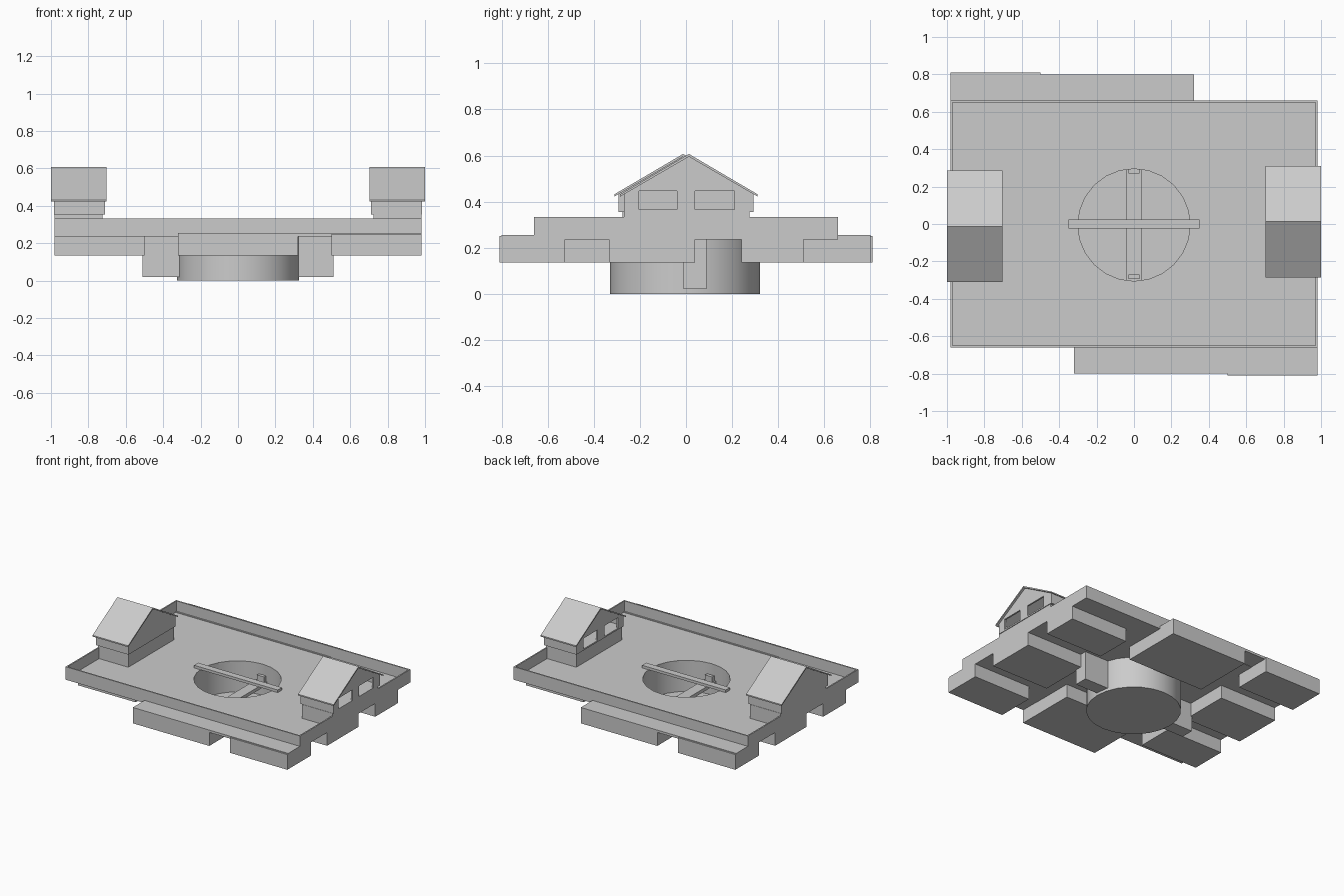
import bpy, bmesh, math

if "Cube" in bpy.data.objects:
    bpy.data.objects.remove(bpy.data.objects["Cube"])


def finish(name, bm):
    bmesh.ops.recalc_face_normals(bm, faces=bm.faces)
    me = bpy.data.meshes.new(name)
    bm.to_mesh(me)
    bm.free()
    ob = bpy.data.objects.new(name, me)
    bpy.context.collection.objects.link(ob)
    return ob


def box(name, x, y, z, s=1):
    """Box from (min, max) ranges; s=-1 gives its half-turn twin."""
    bm = bmesh.new()
    bmesh.ops.create_cube(bm, size=1)
    for v in bm.verts:
        v.co = (s * (x[0] + (v.co.x + .5) * (x[1] - x[0])),
                s * (y[0] + (v.co.y + .5) * (y[1] - y[0])),
                z[0] + (v.co.z + .5) * (z[1] - z[0]))
    return finish(name, bm)


def prism(name, profile, x, s=1):
    """Extrude a (y, z) profile along x."""
    bm = bmesh.new()
    face = bm.faces.new([bm.verts.new((s * x[0], s * a, b)) for a, b in profile])
    ext = bmesh.ops.extrude_face_region(bm, geom=[face])["geom"]
    for v in ext:
        if isinstance(v, bmesh.types.BMVert):
            v.co.x = s * x[1]
    return finish(name, bm)


def cylinder(name, r, z, center_y=0, sides=24):
    bm = bmesh.new()
    bmesh.ops.create_cone(bm, cap_ends=True, segments=sides, radius1=r, radius2=r,
                          depth=z[1] - z[0])
    bmesh.ops.translate(bm, verts=bm.verts, vec=(0, center_y, (z[0] + z[1]) / 2))
    return finish(name, bm)


def cut(ob, cutters):
    """Subtract the cutters, bake the result and remove them."""
    for c in cutters:
        m = ob.modifiers.new("cut", 'BOOLEAN')
        m.operation, m.solver, m.object = 'DIFFERENCE', 'EXACT', c
    dg = bpy.context.evaluated_depsgraph_get()
    me = bpy.data.meshes.new_from_object(ob.evaluated_get(dg))
    ob.modifiers.clear()
    ob.data = me
    for c in cutters:
        bpy.data.objects.remove(c)


# Deck with a round opening
deck = box("deck", (-.98, .98), (-.66, .66), (.235, .25))
cut(deck, [cylinder("opening", .30, (.1, .4), -.005)])

# Round well, open at the top
well = cylinder("well", .325, (0, .249), -.005)
cut(well, [cylinder("well_inside", .30, (.015, .4), -.005)])
bpy.ops.object.select_all(action='DESELECT')
well.select_set(True)
bpy.context.view_layer.objects.active = well
bpy.ops.object.shade_smooth_by_angle(angle=math.radians(30))

# Crossing bars over and inside the well
box("upper_bar", (-.35, .35), (-.025, .025), (.25, .27))
box("lower_bar", (-.04, .04), (-.305, .295), (.105, .13))

# Underside blocks: (x range, y range), each with a half-turn twin
BLOCKS = [((-.32, .32), (-.80, -.335)),
          ((.50, .98), (-.81, -.525)),
          ((.50, .98), (-.335, .04)),
          ((.50, .98), (.24, .51))]

for s, side in ((1, "right"), (-1, "left")):
    for i, (x, y) in enumerate(BLOCKS):
        box(f"{side}_underside_block_{i + 1}", x, y, (.135, .25), s)

    # Ledge, rim and peg
    box(f"{side}_ledge", (-.32, .98), (-.80, -.64), (.237, .255), s)
    box(f"{side}_long_rim", (-.98, .98), (-.66, -.65), (.24, .333), s)
    box(f"{side}_end_rim", (.97, .98), (-.66, .66), (.24, .333), s)
    box(f"{side}_peg", (.305, .51), (-.01, .09), (.02, .24), s)
    box(f"{side}_bar_post", (-.03, .03), (.27, .295), (.10, .17), s)

    # House: base, hollow gabled walls with windows, thin roof
    box(f"{side}_house_base", (.725, .98), (-.27, .275), (.24, .355), s)
    c = .0125

    def gable(half, low, eave, top):
        return [(c - half, low), (c + half, low), (c + half, eave), (c, top), (c - half, eave)]

    walls = prism(f"{side}_house_walls", gable(.28, .355, .436, .597), (.712, .985), s)
    cutters = [prism("room", gable(.268, .365, .43, .584), (.724, .973), s)]
    for y in ((-.205, -.04), (.04, .21)):
        cutters.append(box("window", (.6, 1.1), y, (.366, .446), s))
    cut(walls, cutters)
    roof = [(c - .298, .432), (c, .607), (c + .298, .432),
            (c + .298, .422), (c, .595), (c - .298, .422)]
    prism(f"{side}_roof", roof, (.702, 1.0), s)
